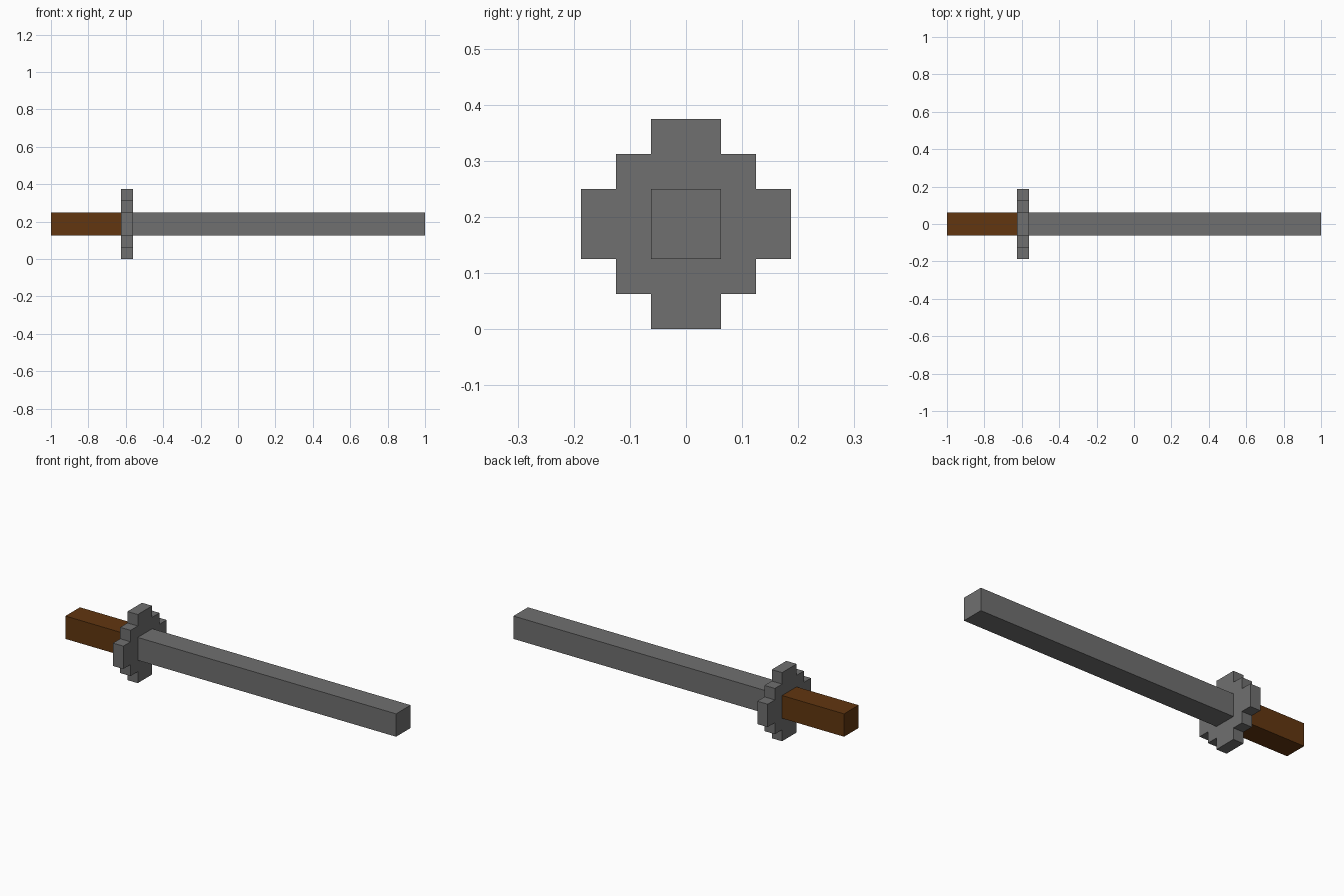
import bpy, bmesh
from mathutils import Vector

cube = bpy.data.objects.get("Cube")
if cube:
    bpy.data.objects.remove(cube, do_unlink=True)

U = 1 / 16          # grid unit of the blocky design
AXIS_Z = 3 * U      # height of the sword's long axis


def material(name, rgb):
    mat = bpy.data.materials.new(name)
    mat.use_nodes = True
    color = (*rgb, 1)
    mat.diffuse_color = color
    mat.node_tree.nodes["Principled BSDF"].inputs["Base Color"].default_value = color
    return mat


def extrude_along_x(name, quarter, x0, x1, mat):
    """Turn a quarter outline (y, z) four times into a closed profile and extrude it."""
    outline, pts = [], quarter
    for _ in range(4):
        outline += pts
        pts = [(-z, y) for y, z in pts]
    bm = bmesh.new()
    face = bm.faces.new([bm.verts.new((x0 * U, y * U, z * U)) for y, z in outline])
    new = bmesh.ops.extrude_face_region(bm, geom=[face])["geom"]
    verts = [g for g in new if isinstance(g, bmesh.types.BMVert)]
    bmesh.ops.translate(bm, verts=verts, vec=Vector(((x1 - x0) * U, 0, 0)))
    bmesh.ops.recalc_face_normals(bm, faces=bm.faces)
    mesh = bpy.data.meshes.new(name)
    bm.to_mesh(mesh)
    bm.free()
    mesh.materials.append(mat)
    obj = bpy.data.objects.new(name, mesh)
    obj.location.z = AXIS_Z
    bpy.context.collection.objects.link(obj)
    return obj


steel = material("steel grey", (0.16, 0.16, 0.16))
wood = material("wood brown", (0.122, 0.037, 0.005))

square = [(1, 1)]                                     # square bar
stepped = [(3, 1), (2, 1), (2, 2), (1, 2), (1, 3)]    # staircase round disc

extrude_along_x("handle", square, -16, -10, wood)
extrude_along_x("guard", stepped, -10, -9, steel)
extrude_along_x("blade", square, -9, 16, steel)
